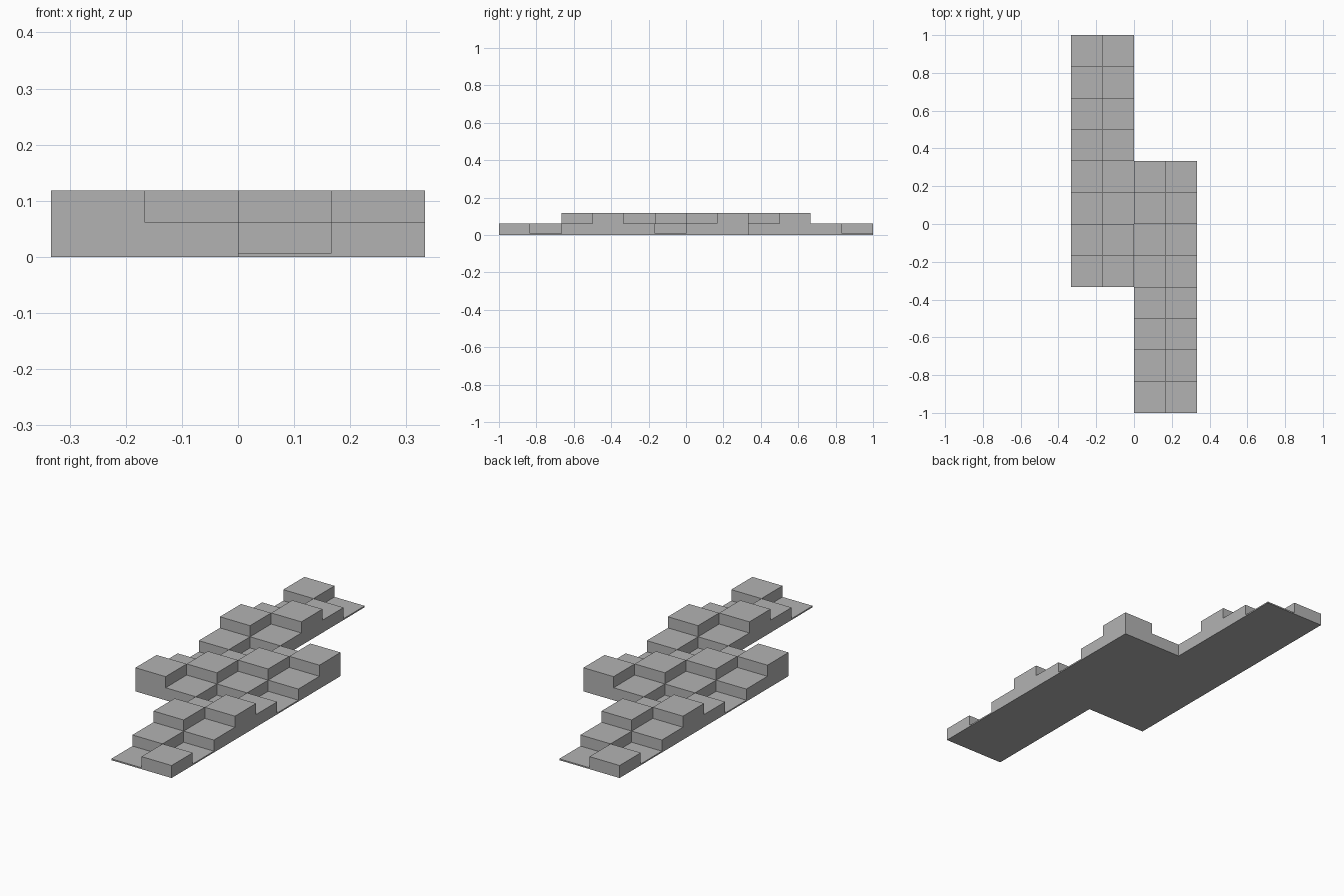
import bpy
import bmesh

cube = bpy.data.objects.get("Cube")
if cube:
    bpy.data.objects.remove(cube)

CELL = 1 / 6        # width of one square step
RISE = CELL / 3     # height of one level
BASE = RISE / 8     # thickness of the thin floor plate

grey = bpy.data.materials.new("plain grey")
grey.use_nodes = True
colour = (0.45, 0.45, 0.45, 1)
grey.diffuse_color = colour
grey.node_tree.nodes["Principled BSDF"].inputs["Base Color"].default_value = colour


def height(i, j):
    """Top of a cell: steps rise and fall along the diagonal, zero outside."""
    right = i in (0, 1) and -6 <= j < 2
    left = i in (-2, -1) and -2 <= j < 6
    if not (right or left):
        return 0
    return BASE + RISE * abs((j - i) % 4 - 2)


bm = bmesh.new()


def quad(*points):
    bm.faces.new([bm.verts.new((x * CELL, y * CELL, z)) for x, y, z in points])


# Stepped tops, with a wall wherever the neighbouring cell is lower
for i in range(-2, 2):
    for j in range(-6, 6):
        h = height(i, j)
        if not h:
            continue
        ring = [(i, j), (i + 1, j), (i + 1, j + 1), (i, j + 1)]
        quad(*[(x, y, h) for x, y in ring])
        quad(*[(x, y, 0) for x, y in reversed(ring)])
        for k, (di, dj) in enumerate([(0, -1), (1, 0), (0, 1), (-1, 0)]):
            low = height(i + di, j + dj)
            if low < h:
                a, b = ring[k], ring[(k + 1) % 4]
                quad((*a, low), (*b, low), (*b, h), (*a, h))

# Weld the cells and merge the underside into one flat face
bmesh.ops.remove_doubles(bm, verts=bm.verts, dist=0.0001)
under = [f for f in bm.faces if f.calc_center_median().z < 0.0001]
bmesh.ops.dissolve_faces(bm, faces=under)

mesh = bpy.data.meshes.new("stepped_platform")
bm.to_mesh(mesh)
bm.free()
mesh.materials.append(grey)
platform = bpy.data.objects.new("stepped_platform", mesh)
bpy.context.collection.objects.link(platform)
